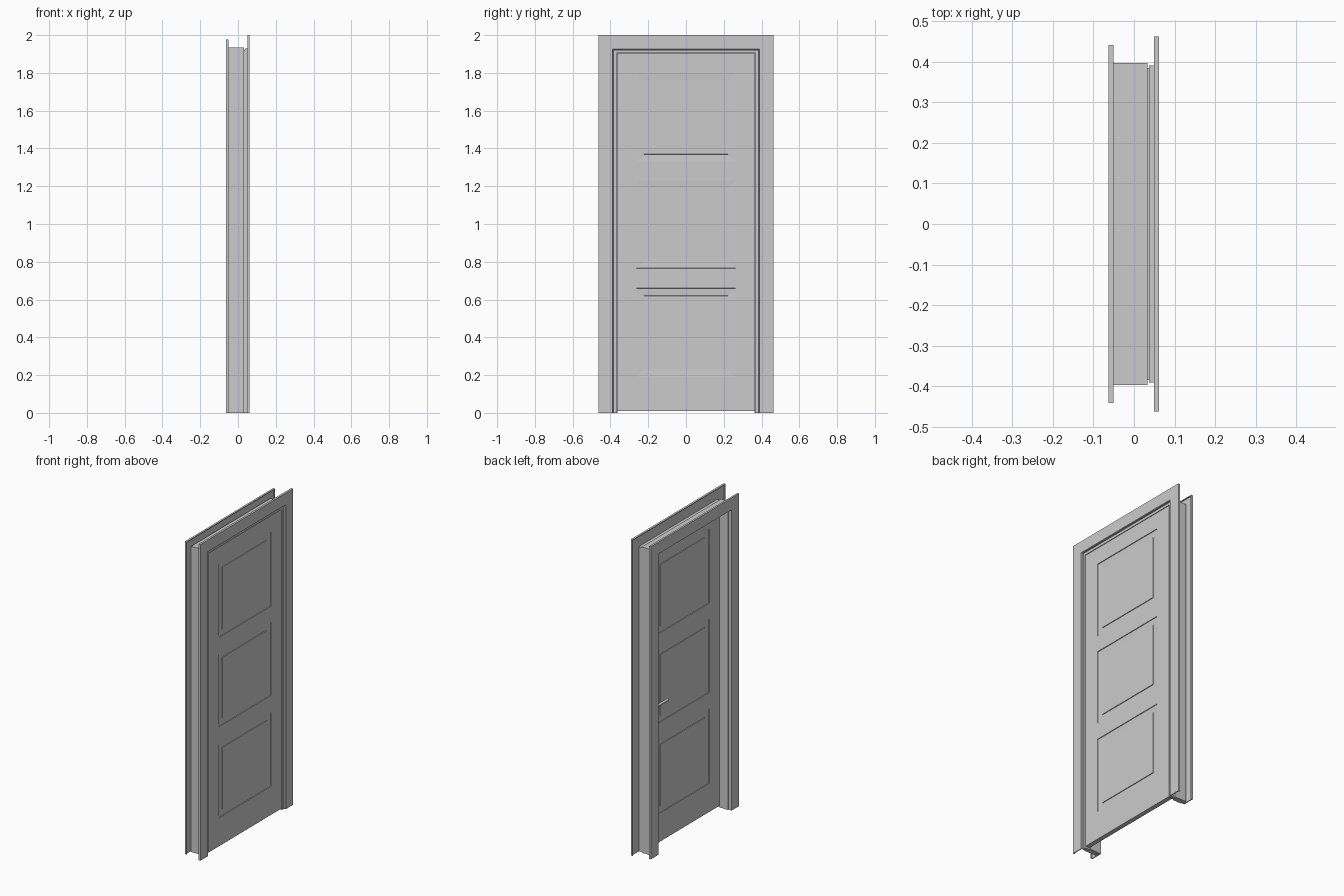
import bpy, bmesh, math
from mathutils import Vector, Matrix

if "Cube" in bpy.data.objects:
    bpy.data.objects.remove(bpy.data.objects["Cube"])

HEAD = 1.537  # height of the head mitre: z = half width + HEAD


def finish(bm, name):
    bmesh.ops.recalc_face_normals(bm, faces=bm.faces)
    me = bpy.data.meshes.new(name)
    bm.to_mesh(me)
    bm.free()
    ob = bpy.data.objects.new(name, me)
    bpy.context.collection.objects.link(ob)
    return ob


def portal(name, profile):
    """Sweep an (x, half width) profile up one side, across the head, down the other."""
    bm = bmesh.new()
    rings = []
    for side, top in ((-1, 0), (-1, 1), (1, 1), (1, 0)):
        rings.append([bm.verts.new((x, side * y, (y + HEAD) * top)) for x, y in profile])
    n = len(profile)
    for a, b in zip(rings, rings[1:]):
        for i in range(n):
            j = (i + 1) % n
            bm.faces.new((a[i], a[j], b[j], b[i]))
    bm.faces.new(rings[0])
    bm.faces.new(rings[-1])
    return finish(bm, name)


def cylinder(name, start, end, radius):
    start, end = Vector(start), Vector(end)
    d = end - start
    mat = Matrix.Translation((start + end) / 2) @ d.to_track_quat('Z', 'Y').to_matrix().to_4x4()
    bm = bmesh.new()
    bmesh.ops.create_cone(bm, cap_ends=True, segments=24, radius1=radius,
                          radius2=radius, depth=d.length, matrix=mat)
    ob = finish(bm, name)
    bpy.context.view_layer.objects.active = ob
    ob.select_set(True)
    bpy.ops.object.shade_smooth_by_angle(angle=math.radians(35))
    ob.select_set(False)
    return ob


# Rebated door lining, with a stop behind the leaf
portal("door_lining", [(-0.05, 0.374), (-0.05, 0.397), (0.033, 0.397), (0.033, 0.385),
                       (0.050, 0.385), (0.050, 0.369), (0.018, 0.369), (0.018, 0.362),
                       (-0.040, 0.362), (-0.040, 0.374)])

# Hollow-backed architraves with a tongue and a returned outer edge
portal("architrave_closing_side", [(0.062, 0.463), (0.049, 0.463), (0.049, 0.458),
                                   (0.056, 0.458), (0.056, 0.391), (0.037, 0.391),
                                   (0.037, 0.386), (0.058, 0.386), (0.062, 0.389)])
portal("architrave_reveal_side", [(-0.063, 0.441), (-0.051, 0.441), (-0.051, 0.436),
                                  (-0.057, 0.436), (-0.057, 0.380), (-0.051, 0.374),
                                  (-0.040, 0.371), (-0.040, 0.366), (-0.063, 0.366)])

# Door leaf with three moulded panels on both faces
ys = [-0.366, -0.262, 0.262, 0.366]
zs = [0.01, 0.19, 0.66, 0.765, 1.23, 1.33, 1.80, 1.903]
bm = bmesh.new()
grid = [[bm.verts.new((0.049, y, z)) for y in ys] for z in zs]
for r in range(len(zs) - 1):
    for c in range(len(ys) - 1):
        bm.faces.new((grid[r][c], grid[r][c + 1], grid[r + 1][c + 1], grid[r + 1][c]))
ext = bmesh.ops.extrude_face_region(bm, geom=bm.faces[:], use_keep_orig=True)
bmesh.ops.translate(bm, vec=(-0.029, 0, 0),
                    verts=[g for g in ext["geom"] if isinstance(g, bmesh.types.BMVert)])
bmesh.ops.recalc_face_normals(bm, faces=bm.faces)
panels = []
for f in bm.faces:
    p = f.calc_center_median()
    if abs(f.normal.x) > 0.9 and abs(p.y) < 0.1 and f.calc_area() > 0.2:
        panels.append(f)
for width, depth in ((0.001, -0.004), (0.038, -0.002), (0.001, 0.004)):
    bmesh.ops.inset_individual(bm, faces=panels, thickness=width, depth=depth,
                               use_even_offset=True)
finish(bm, "door_leaf")

# Lever handle and keyhole rose on the reveal side
hy, hz = 0.315, 0.91
cylinder("handle_rose", (0.021, hy, hz), (0.015, hy, hz), 0.024)
cylinder("handle_neck", (0.016, hy, hz), (-0.022, hy, hz), 0.008)
cylinder("handle_lever", (-0.018, hy + 0.008, hz), (-0.018, hy - 0.11, hz), 0.008)
cylinder("keyhole_rose", (0.021, hy, hz - 0.08), (0.015, hy, hz - 0.08), 0.022)
